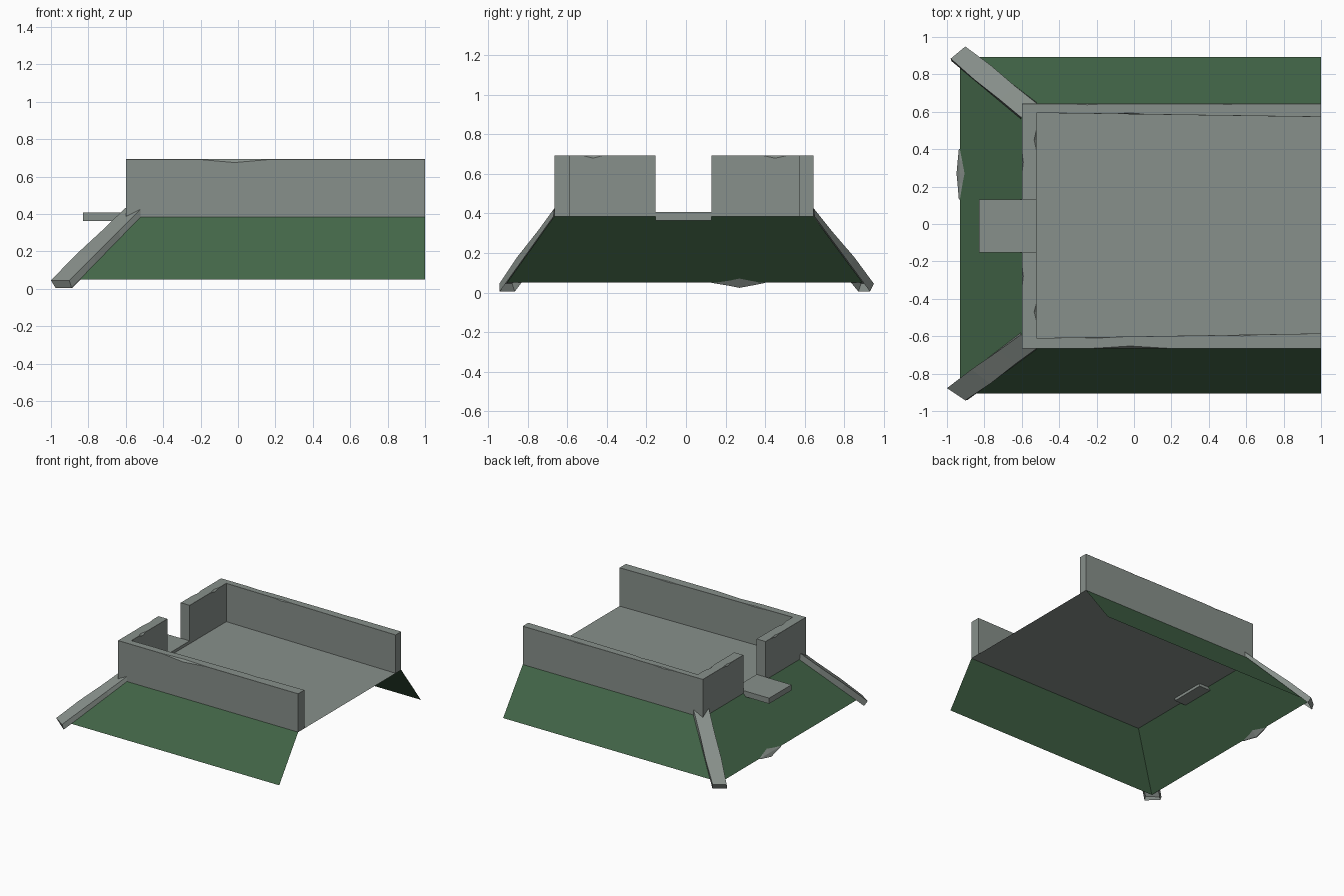
import bpy, bmesh

if "Cube" in bpy.data.objects:
    bpy.data.objects.remove(bpy.data.objects["Cube"])


def material(name, rgb):
    m = bpy.data.materials.new(name)
    m.diffuse_color = (*rgb, 1)
    m.use_nodes = True
    m.node_tree.nodes["Principled BSDF"].inputs["Base Color"].default_value = m.diffuse_color
    return m


STONE = material("grey stone", (0.245, 0.278, 0.257))
GRASS = material("grass green", (0.056, 0.133, 0.065))


def mesh(name, verts, faces, mat, fix=True):
    me = bpy.data.meshes.new(name)
    me.from_pydata([tuple(v) for v in verts], [], faces)
    if fix:
        bm = bmesh.new()
        bm.from_mesh(me)
        bmesh.ops.recalc_face_normals(bm, faces=bm.faces)
        bm.to_mesh(me)
        bm.free()
    me.materials.append(mat)
    ob = bpy.data.objects.new(name, me)
    bpy.context.collection.objects.link(ob)
    return ob


def loft(name, rings, mat):
    """Closed solid through a list of equal-length rings."""
    n = len(rings[0])
    verts = [v for r in rings for v in r]
    faces = [(k * n + i, k * n + (i + 1) % n, (k + 1) * n + (i + 1) % n, (k + 1) * n + i)
             for k in range(len(rings) - 1) for i in range(n)]
    faces += [tuple(range(n)), tuple(range(len(verts) - n, len(verts)))]
    return mesh(name, verts, faces, mat)


def box(name, lo, hi, mat):
    return loft(name, [[(x, lo[1], lo[2]), (x, hi[1], lo[2]), (x, hi[1], hi[2]), (x, lo[1], hi[2])]
                       for x in (lo[0], hi[0])], mat)


Z0, ZF, ZT = 0.05, 0.385, 0.693        # slope foot, floor, wall top
XW, XI = -0.60, -0.52                  # end wall outer and inner face
YA, YB = -0.665, 0.643                 # side wall outer faces
DOOR = (-0.153, 0.13)


def wall(name, axis, ends, outer, inner, out_chips, in_chips):
    """Wall along an axis with shallow chips on its top edges.
    inner holds the inner face position at both ends; chips are (centre, half width, depth)."""
    ts = set(ends)
    for c, w, d in out_chips + in_chips:
        ts |= {c - w, c, c + w}

    def depth(t, chips):
        return max([0.0006] + [d * (1 - abs(t - c) / w) for c, w, d in chips if abs(t - c) < w])

    rings = []
    for t in sorted(ts):
        do, di = depth(t, out_chips), depth(t, in_chips)
        i = inner[0] + (inner[1] - inner[0]) * (t - ends[0]) / (ends[1] - ends[0])
        s = 1 if i > outer else -1
        prof = [(outer, ZF), (outer, ZT - do), (outer + s * do * 0.7, ZT),
                (i - s * di, ZT), (i, ZT - di), (i, ZF)]
        rings.append([(t, p, z) if axis == "x" else (p, t, z) for p, z in prof])
    return loft(name, rings, STONE)


# Parapet walls
wall("front_wall", "x", (XW, 1), YA, (-0.611, -0.585),
     [(-0.02, 0.2, 0.018)], [(-0.2, 0.1, 0.006), (0.58, 0.1, 0.006)])
wall("back_wall", "x", (XW, 1), YB, (0.595, 0.572),
     [(-0.25, 0.1, 0.008), (0.5, 0.1, 0.005)], [(-0.02, 0.08, 0.008)])
wall("end_wall_front", "y", (-0.62, DOOR[0]), XW, (XI, XI),
     [(-0.28, 0.06, 0.012)], [(-0.47, 0.05, 0.014)])
wall("end_wall_back", "y", (DOOR[1], 0.6), XW, (XI, XI),
     [(0.33, 0.06, 0.012)], [(0.45, 0.06, 0.014)])

# Thin floor, a single sheet
mesh("floor", [(XW, YA, ZF), (1, YA, ZF), (1, YB, ZF), (XW, YB, ZF)], [(0, 1, 2, 3)], STONE, False)

# Open grass bank on three sides
foot = [(1, -0.905), (-0.93, -0.905), (-0.93, 0.892), (1, 0.892)]
crest = [(1, YA), (XW, YA), (XW, YB), (1, YB)]
mesh("grass_bank", [(*p, Z0) for p in foot] + [(*p, ZF) for p in crest],
     [(i + 1, i, i + 4, i + 5) for i in range(3)], GRASS, False)

# Doorway slab
box("doorway_slab", (-0.83, DOOR[0], 0.363), (XI, DOOR[1], 0.408), STONE)

# Stone ribs lying on the two sloping corners, open towards the bank.
# Ring order: lower edge on end slope, outer left, outer right, lower edge on side slope
for name, s, shift in (("corner_rib_front", -1, 0.0), ("corner_rib_back", 1, -0.020)):
    low = [(-0.976, 0.865, 0.005), (-1.0, 0.878, 0.045), (-0.902, 0.943, 0.045), (-0.890, 0.941, 0.005)]
    top = [(-0.603, 0.580, 0.385), (-0.603, 0.590, 0.432), (-0.52, 0.665, 0.426), (-0.52, 0.669, 0.385)]
    if s > 0:
        low = [(x + (0.02 if k == 1 else 0.0), y + 0.006, z) for k, (x, y, z) in enumerate(low)]
        low[3] = (-0.885, 0.930, 0.005)
    rings = []
    for f in (0, 0.35, 0.7, 1):
        ring = [[a + (b - a) * f for a, b in zip(p, q)] for p, q in zip(low, top)]
        if f == 0.35:                      # slight hand-cut bulge
            ring[1][0] -= 0.008
            ring[2][1] += 0.008
        rings.append([(x, s * y + shift * f, z) for x, y, z in ring])
    verts = [v for r in rings for v in r]
    faces = [(k * 4 + i, k * 4 + i + 1, k * 4 + i + 5, k * 4 + i + 4)
             for k in range(3) for i in range(3)] + [(3, 2, 1, 0)]
    if s < 0:
        faces = [f[::-1] for f in faces]
    mesh(name, verts, [f[::-1] for f in faces], STONE, False)

# Small stone at the foot of the end slope, sitting outside the bank
loft("foot_stone", [[(-0.932 + d, y, 0.05 + d), (-0.934, y, 0.052), (-0.936 - d * 0.5, y, 0.05 - d),
                     (-0.931 - d * 0.4, y, 0.05 - d)]
                    for y, d in ((0.13, 0.001), (0.22, 0.016), (0.27, 0.026),
                                 (0.34, 0.013), (0.40, 0.001))], STONE)
